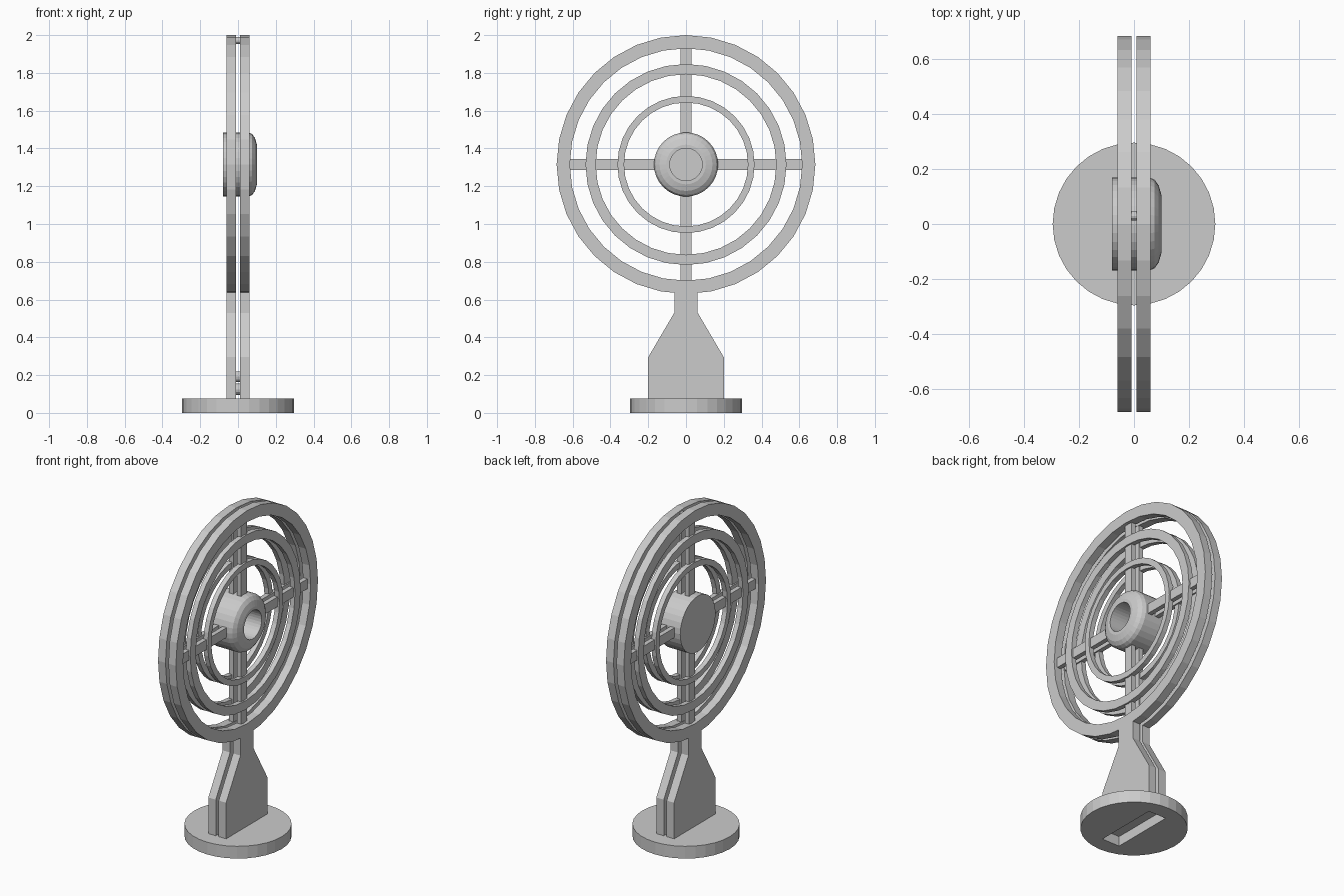
import bpy, bmesh, math

if "Cube" in bpy.data.objects:
    bpy.data.objects.remove(bpy.data.objects["Cube"])

ZC = 1.315      # height of the wheel centre
SEG = 32


def finish(name, bm):
    bmesh.ops.remove_doubles(bm, verts=bm.verts, dist=1e-5)
    bmesh.ops.recalc_face_normals(bm, faces=bm.faces)
    me = bpy.data.meshes.new(name)
    bm.to_mesh(me)
    bm.free()
    ob = bpy.data.objects.new(name, me)
    bpy.context.collection.objects.link(ob)
    return ob


def lathe_x(name, profile, closed=False, y=0.0, z=ZC, seg=SEG):
    """Revolve (x, radius) points around an axis along x."""
    bm = bmesh.new()
    loops = []
    for x, r in profile:
        if r == 0:
            loops.append([bm.verts.new((x, y, z))] * seg)
        else:
            loops.append([bm.verts.new((x, y + r * math.sin(2 * math.pi * i / seg),
                                        z + r * math.cos(2 * math.pi * i / seg)))
                          for i in range(seg)])
    pairs = list(zip(loops, loops[1:]))
    if closed:
        pairs.append((loops[-1], loops[0]))
    for a, b in pairs:
        for i in range(seg):
            j = (i + 1) % seg
            bm.faces.new(list(dict.fromkeys((a[i], a[j], b[j], b[i]))))
    return finish(name, bm)


def ring(name, x0, x1, r_in, r_out):
    return lathe_x(name, [(x0, r_in), (x1, r_in), (x1, r_out), (x0, r_out)], True)


def box(name, lo, hi):
    bm = bmesh.new()
    bmesh.ops.create_cube(bm, size=1)
    for v in bm.verts:
        v.co = [(l + h) / 2 + c * (h - l) for l, h, c in zip(lo, hi, v.co)]
    return finish(name, bm)


def plate(name, x0, x1, outline):
    """Extrude a (y, z) outline along x."""
    bm = bmesh.new()
    face = bm.faces.new([bm.verts.new((x0, y, z)) for y, z in outline])
    ext = bmesh.ops.extrude_face_region(bm, geom=[face])
    for v in ext["geom"]:
        if isinstance(v, bmesh.types.BMVert):
            v.co.x = x1
    return finish(name, bm)


# two matching halves: stand, rings and spokes
half_stand = [(0.2, 0.07), (0.2, 0.295), (0.062, 0.53), (0.062, 0.66)]
stand_outline = half_stand + [(-y, z) for y, z in reversed(half_stand)]
for side, s in (("left", -1), ("right", 1)):
    def span(a, b):
        return sorted((s * a, s * b))
    plate("stand_" + side, *span(0.01, 0.06), stand_outline)
    ring("outer_ring_" + side, *span(0.01, 0.06), 0.615, 0.685)
    ring("middle_ring_" + side, *span(0.02, 0.05), 0.478, 0.532)
    ring("inner_ring_" + side, *span(0.02, 0.05), 0.328, 0.363)
    x0, x1 = span(0.012, 0.04)
    for d, tag in ((-1, "a"), (1, "b")):
        y0, y1 = sorted((d * 0.12, d * 0.635))
        box(f"side_spoke_{side}_{tag}", (x0, y0, ZC - 0.03), (x1, y1, ZC + 0.03))
        box(f"upright_spoke_{side}_{tag}", (x0, -0.028, ZC + y0), (x1, 0.028, ZC + y1))

# hub with rounded front rim and a deep bore
lathe_x("hub", [(-0.08, 0), (-0.08, 0.17), (0.055, 0.17), (0.075, 0.161),
                (0.09, 0.14), (0.1, 0.105), (0.1, 0.086), (-0.05, 0.086), (-0.05, 0)])

# small pins joining the halves
for i, (y, z, r) in enumerate([(0.03, 1.972, 0.018), (-0.12, 0.125, 0.03),
                               (0.12, 0.125, 0.03), (0, 0.192, 0.028)]):
    lathe_x(f"pin_{i}", [(-0.012, 0), (-0.012, r), (0.012, r), (0.012, 0)], y=y, z=z, seg=12)

# round base with a slot underneath
bm = bmesh.new()
bmesh.ops.create_cone(bm, cap_ends=True, segments=SEG, radius1=0.296, radius2=0.296, depth=0.075)
bmesh.ops.translate(bm, verts=bm.verts, vec=(0, 0, 0.0375))
base = finish("base", bm)
cutter = box("slot_cutter", (-0.06, -0.2, -0.05), (0.06, 0.2, 0.06))
cutter.hide_render = True
mod = base.modifiers.new("slot", "BOOLEAN")
mod.operation = "DIFFERENCE"
mod.solver = "EXACT"
mod.object = cutter
bpy.context.view_layer.objects.active = base
bpy.ops.object.modifier_apply(modifier=mod.name)
bpy.data.objects.remove(cutter)
